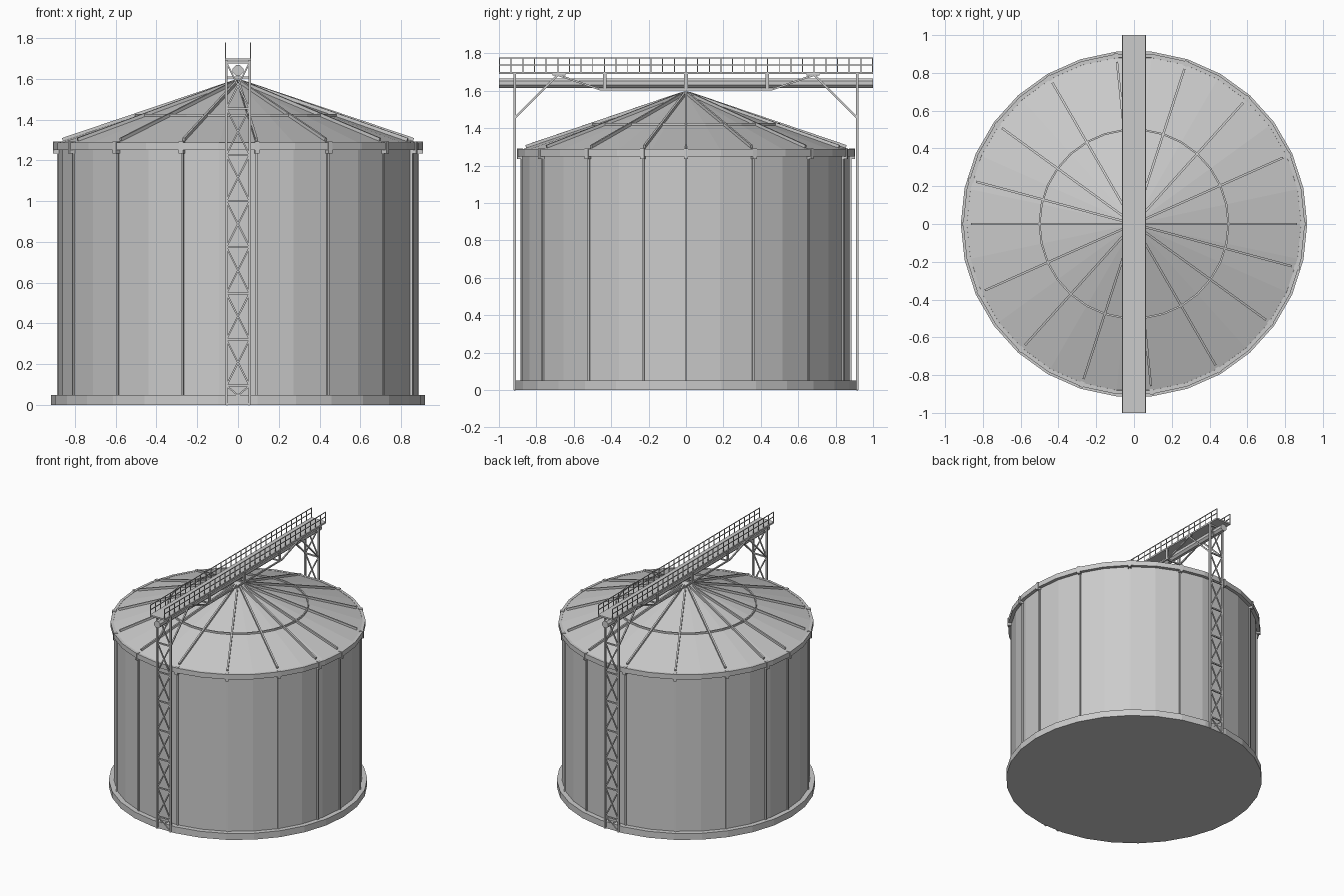
import bpy, bmesh
from math import sin, cos, radians, pi
from mathutils import Vector, Matrix

if "Cube" in bpy.data.objects:
    bpy.data.objects.remove(bpy.data.objects["Cube"], do_unlink=True)


def material(name, v):
    m = bpy.data.materials.new(name)
    m.use_nodes = True
    m.diffuse_color = (v, v, v, 1)
    m.node_tree.nodes["Principled BSDF"].inputs["Base Color"].default_value = (v, v, v, 1)
    return m


STEEL = material("galvanised grey", 0.6)
SIDES = 30


def finish(name, bm):
    bmesh.ops.recalc_face_normals(bm, faces=bm.faces)
    me = bpy.data.meshes.new(name)
    bm.to_mesh(me)
    bm.free()
    me.materials.append(STEEL)
    ob = bpy.data.objects.new(name, me)
    bpy.context.collection.objects.link(ob)
    return ob


def revolve(name, profile, closed=False, n=SIDES):
    """Turn an (r, z) profile about the z axis."""
    bm = bmesh.new()
    vs = [bm.verts.new((r, 0, z)) for r, z in profile]
    pairs = list(zip(vs, vs[1:])) + ([(vs[-1], vs[0])] if closed else [])
    edges = [bm.edges.new(p) for p in pairs]
    bmesh.ops.spin(bm, geom=vs + edges, axis=(0, 0, 1), cent=(0, 0, 0),
                   angle=2 * pi, steps=n, use_merge=True)
    bmesh.ops.remove_doubles(bm, verts=bm.verts, dist=1e-4)
    return finish(name, bm)


def bar(bm, a, b, w, h=None, side=(1, 0, 0)):
    """Square bar from a to b, w wide along side and h across it."""
    a, b = Vector(a), Vector(b)
    d = (b - a).normalized()
    x = Vector(side)
    x = (x - d * x.dot(d)).normalized()
    y = d.cross(x)
    rot = Matrix((x, y, d)).transposed().to_4x4()
    size = Matrix.Diagonal((w, h or w, (b - a).length, 1))
    bmesh.ops.create_cube(bm, size=1, matrix=Matrix.Translation((a + b) / 2) @ rot @ size)


def polar(r, ang, z):
    return (r * cos(ang), r * sin(ang), z)


# Tank shell and roof
revolve("base_slab", [(0, 0), (0.917, 0), (0.917, 0.05), (0, 0.05)])
revolve("tank_wall", [(0.88, 0.05), (0.88, 1.275)])
revolve("eave_band", [(0.88, 1.25), (0.905, 1.25), (0.905, 1.288), (0.885, 1.288)], True)


def roof_z(r):
    return 1.585 - 0.338 * r


revolve("roof_cone", [(0.895, roof_z(0.895)), (0.5, roof_z(0.5)), (0, roof_z(0))])
revolve("roof_ring", [(0.495, roof_z(0.5)), (0.495, roof_z(0.5) + 0.012),
                      (0.505, roof_z(0.5) + 0.012), (0.505, roof_z(0.5) - 0.004)], True)
revolve("roof_hub", [(0.025, 1.56), (0.025, 1.592), (0, 1.598)], n=12)

# Roof rafters, wall stiffeners and eave brackets
half = [0, 24, 48, 72, 96, 120, 144, 165]
angles = [radians(a + turn) for turn in (0, 180) for a in half]
rafters, posts, brackets = bmesh.new(), bmesh.new(), bmesh.new()
for t in angles:
    tangent = (-sin(t), cos(t), 0)
    bar(rafters, polar(0.02, t, roof_z(0.02) + 0.005), polar(0.86, t, roof_z(0.86) + 0.005),
        0.012, 0.022, tangent)
    bar(posts, polar(0.88, t, 0.05), polar(0.88, t, 1.25), 0.012, 0.016, tangent)
    bar(brackets, polar(0.893, t, 1.235), polar(0.893, t, 1.292), 0.022, 0.03, tangent)
finish("roof_rafters", rafters)
finish("wall_stiffeners", posts)
finish("eave_brackets", brackets)

# Lattice towers at front and back
LEG_X, TOWER_Y, DECK_Z = 0.057, 0.915, 1.69
levels = [0, 0.095] + [0.095 + 0.2265 * i for i in range(1, 8)]
for name, s in (("front_tower", -1), ("back_tower", 1)):
    bm = bmesh.new()
    y = s * TOWER_Y
    for x in (-LEG_X, LEG_X):
        bar(bm, (x, y, 0), (x, y, DECK_Z), 0.013)
        # Knee brace up to the walkway
        bar(bm, (x, y, 1.455), (x, s * 0.68, DECK_Z), 0.01)
        for lo, hi in zip(levels, levels[1:]):
            bar(bm, (x, y, lo), (-x, y, hi), 0.008, side=(0, 1, 0))
    for z in levels[1:]:
        bar(bm, (-LEG_X, y, z), (LEG_X, y, z), 0.01, side=(0, 1, 0))
    finish(name, bm)

# Walkway deck and conveyor tube
bm = bmesh.new()
bar(bm, (0, -1, 1.695), (0, 1, 1.695), 0.128, 0.012)
finish("walkway_deck", bm)
bm = bmesh.new()
bmesh.ops.create_cone(bm, cap_ends=True, segments=8, radius1=0.028, radius2=0.028, depth=2,
                      matrix=Matrix.Translation((0, 0, 1.641)) @ Matrix.Rotation(pi / 2, 4, 'X')
                      @ Matrix.Rotation(pi / 8, 4, 'Z'))
finish("conveyor_tube", bm)

# Underslung truss chords with hangers
bm = bmesh.new()
chord = [(-0.7, DECK_Z), (-0.46, 1.607), (0.46, 1.607), (0.7, DECK_Z)]
for x in (-LEG_X, LEG_X):
    for (y0, z0), (y1, z1) in zip(chord, chord[1:]):
        bar(bm, (x, y0, z0), (x, y1, z1), 0.01)
    for y in (-0.435, 0, 0.435):
        bar(bm, (x, y, 1.605), (x, y, DECK_Z), 0.01, 0.02)
    for y in (-0.68, 0.68):
        bar(bm, (x, y - 0.035, 1.686), (x, y + 0.035, 1.686), 0.01)
for y in (-0.435, 0, 0.435):
    bar(bm, (-LEG_X, y, 1.607), (LEG_X, y, 1.607), 0.01, side=(0, 1, 0))
finish("walkway_truss", bm)

# Guard rails
for name, x in (("left_guard_rail", 0.061), ("right_guard_rail", -0.061)):
    bm = bmesh.new()
    for z in (1.739, 1.775):
        bar(bm, (x, -1, z), (x, 1, z), 0.005)
    for i in range(33):
        y = -0.997 + 1.994 * i / 32
        bar(bm, (x, y, 1.7), (x, y, 1.775), 0.005)
    finish(name, bm)
